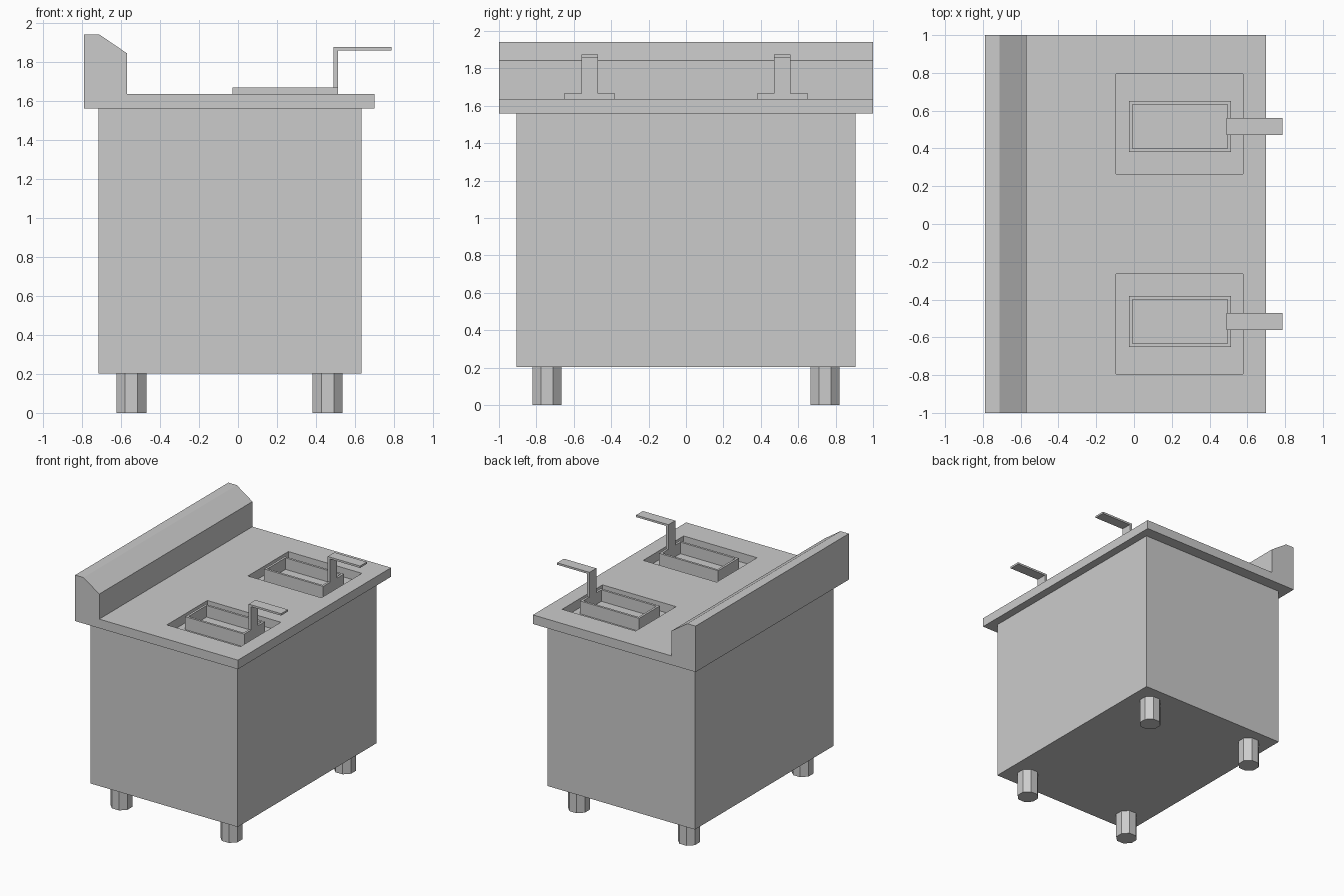
import bpy, bmesh, math
from mathutils import Matrix, Vector

if "Cube" in bpy.data.objects:
    bpy.data.objects.remove(bpy.data.objects["Cube"])


def finish(name, bm):
    bmesh.ops.recalc_face_normals(bm, faces=bm.faces[:])
    mesh = bpy.data.meshes.new(name)
    bm.to_mesh(mesh)
    bm.free()
    obj = bpy.data.objects.new(name, mesh)
    bpy.context.collection.objects.link(obj)
    return obj


def box_bm(lo, hi):
    lo, hi = Vector(lo), Vector(hi)
    m = Matrix.Translation((lo + hi) / 2) @ Matrix.Diagonal((*(hi - lo), 1))
    bm = bmesh.new()
    bmesh.ops.create_cube(bm, size=1, matrix=m)
    return bm


def box(name, lo, hi):
    return finish(name, box_bm(lo, hi))


def profile(name, pts, y0, y1):
    """Extrude an x-z outline along y."""
    bm = bmesh.new()
    face = bm.faces.new([bm.verts.new((x, y0, z)) for x, z in pts])
    ext = bmesh.ops.extrude_face_region(bm, geom=[face])
    verts = [g for g in ext["geom"] if isinstance(g, bmesh.types.BMVert)]
    bmesh.ops.translate(bm, verts=verts, vec=(0, y1 - y0, 0))
    return finish(name, bm)


def span(side, a, b):
    return sorted((side * a, side * b))


# Cabinet; its top also forms the floor of the wells
box("cabinet", (-0.715, -0.907, 0.203), (0.632, 0.905, 1.56))

# Worktop with sloped backsplash
worktop = profile("worktop", [(-0.788, 1.56), (0.699, 1.56), (0.699, 1.635), (-0.568, 1.635),
                              (-0.568, 1.842), (-0.712, 1.94), (-0.788, 1.94)], -1, 1)

for side, label in ((-1, "front"), (1, "rear")):
    # Rectangular well opening cut through the worktop
    y0, y1 = span(side, 0.265, 0.793)
    cutter = box(label + "_well_cutter", (-0.095, y0, 1.5), (0.577, y1, 1.7))
    cutter.hide_render = True
    cutter.hide_viewport = True
    cut = worktop.modifiers.new(label + "_well", 'BOOLEAN')
    cut.operation = 'DIFFERENCE'
    cut.solver = 'EXACT'
    cut.object = cutter

    # Open basket
    y0, y1 = span(side, 0.38, 0.651)
    bm = box_bm((-0.027, y0, 1.56), (0.513, y1, 1.667))
    top = max(bm.faces, key=lambda f: f.calc_center_median().z)
    bmesh.ops.inset_region(bm, faces=[top], thickness=0.026)
    inner = bmesh.ops.extrude_discrete_faces(bm, faces=[top])["faces"][0]
    bmesh.ops.translate(bm, verts=inner.verts[:], vec=(0, 0, -0.095))
    finish(label + "_basket", bm)

    # Bent strip handle
    y0, y1 = span(side, 0.471, 0.56)
    profile(label + "_basket_handle", [(0.49, 1.667), (0.513, 1.667), (0.513, 1.858),
                                       (0.786, 1.858), (0.786, 1.874), (0.49, 1.874)], y0, y1)

    # Octagonal feet
    for x, end in ((-0.546, "left"), (0.459, "right")):
        bm = bmesh.new()
        m = Matrix.Translation((x, side * 0.742, 0.102)) @ Matrix.Rotation(math.pi / 8, 4, 'Z')
        bmesh.ops.create_cone(bm, cap_ends=True, segments=8, radius1=0.084, radius2=0.084,
                              depth=0.204, matrix=m)
        # Align flats with the axes whatever the primitive's starting angle
        v = bm.verts[:][0].co - Vector((x, side * 0.742, 0))
        off = math.pi / 8 - math.atan2(v.y, v.x)
        bmesh.ops.rotate(bm, verts=bm.verts[:], cent=(x, side * 0.742, 0),
                         matrix=Matrix.Rotation(off, 3, 'Z'))
        finish(f"{label}_{end}_foot", bm)
